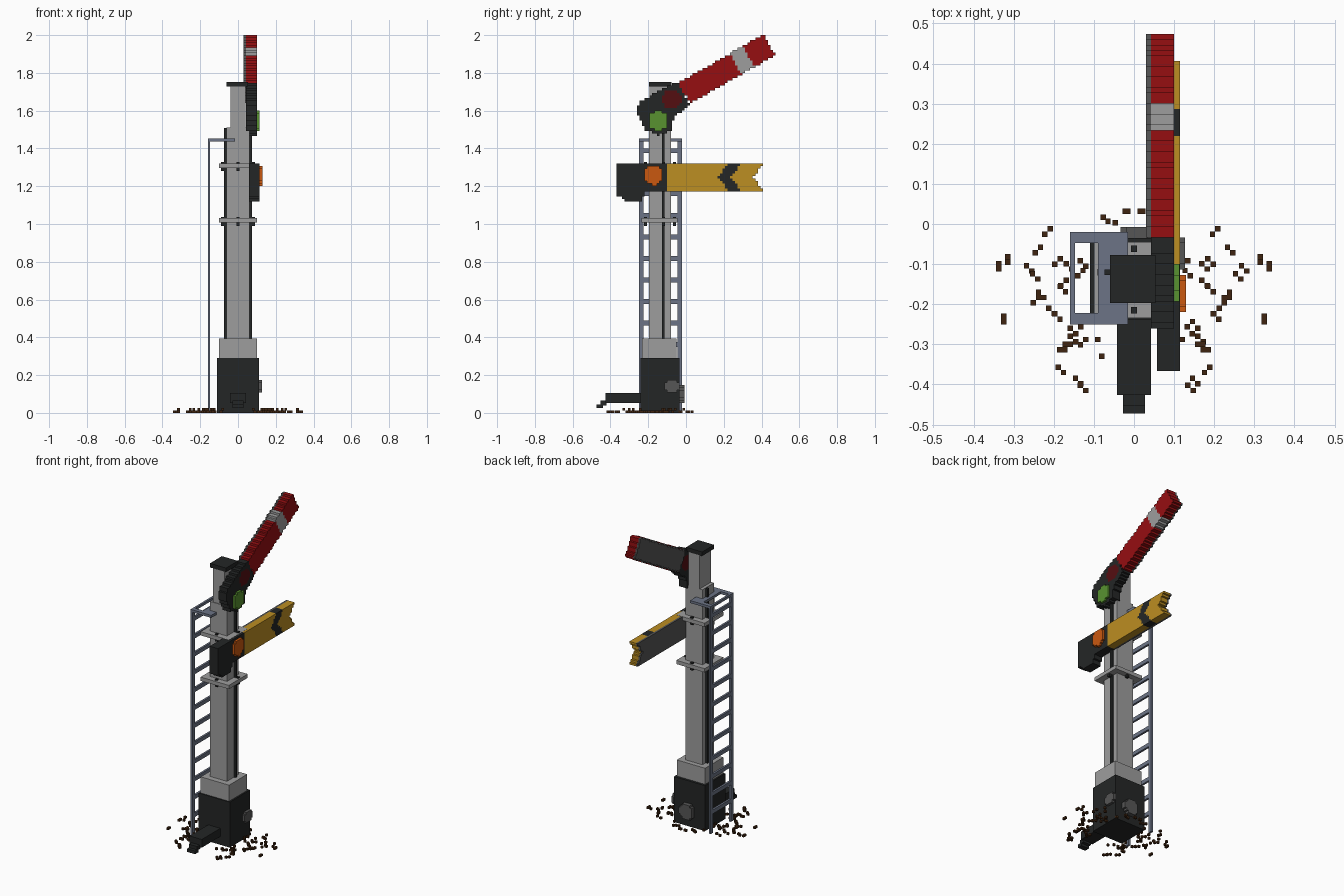
import bpy, bmesh, math, random

if "Cube" in bpy.data.objects:
    bpy.data.objects.remove(bpy.data.objects["Cube"], do_unlink=True)

V = 2 / 150  # block size of the stepped style
random.seed(4)


# ---- materials -------------------------------------------------------------
def make_material(name, rgb):
    lin = [((c / 255 + 0.055) / 1.055) ** 2.4 if c > 10 else c / 255 / 12.92 for c in rgb]
    m = bpy.data.materials.new(name)
    m.use_nodes = True
    m.diffuse_color = (*lin, 1)
    m.node_tree.nodes["Principled BSDF"].inputs["Base Color"].default_value = (*lin, 1)
    return m


MATS = {n: make_material(n, c) for n, c in {
    "light grey": (158, 158, 158), "black": (36, 38, 38), "red": (150, 14, 17),
    "dark red": (84, 14, 17), "yellow": (188, 142, 34), "green": (88, 146, 48),
    "orange": (202, 88, 16), "blue grey": (108, 116, 134), "brown": (62, 36, 16),
    "dark grey": (86, 86, 86)}.items()}


# ---- helpers ---------------------------------------------------------------
def finish(name, bm, mats):
    me = bpy.data.meshes.new(name)
    bm.normal_update()
    bm.to_mesh(me)
    bm.free()
    for m in mats:
        me.materials.append(MATS[m])
    ob = bpy.data.objects.new(name, me)
    bpy.context.collection.objects.link(ob)
    return ob


def boxes(name, mat, ranges):
    """One object from boxes given as (x0, x1, y0, y1, z0, z1)."""
    bm = bmesh.new()
    for x0, x1, y0, y1, z0, z1 in ranges:
        vs = bmesh.ops.create_cube(bm, size=1)["verts"]
        for v in vs:
            v.co = ((x0 + x1) / 2 + v.co.x * (x1 - x0),
                    (y0 + y1) / 2 + v.co.y * (y1 - y0),
                    (z0 + z1) / 2 + v.co.z * (z1 - z0))
    return finish(name, bm, [mat])


def stepped_plate(name, d0, d1, rule, axis="x"):
    """Block-stepped plate: rule(u, z) gives a colour name or None per cell."""
    cells = {}
    for i in range(-36, 37):
        for k in range(0, 151):
            c = rule(i * V, (k + 0.5) * V)
            if c:
                cells[i, k] = c
    mats = sorted(set(cells.values()))
    bm = bmesh.new()
    cache = {}

    def vert(d, i, k):
        if (d, i, k) not in cache:
            u, z = (i - 0.5) * V, k * V
            cache[d, i, k] = bm.verts.new((d, u, z) if axis == "x" else (u, d, z))
        return cache[d, i, k]

    for (i, k), c in cells.items():
        ring = [(i, k), (i + 1, k), (i + 1, k + 1), (i, k + 1)]
        quads = [[vert(d1, *p) for p in ring], [vert(d0, *p) for p in reversed(ring)]]
        for n, (di, dk) in enumerate(((0, -1), (1, 0), (0, 1), (-1, 0))):
            if (i + di, k + dk) not in cells:
                a, b = ring[n], ring[(n + 1) % 4]
                quads.append([vert(d0, *a), vert(d0, *b), vert(d1, *b), vert(d1, *a)])
        for q in quads:
            bm.faces.new(q).material_index = mats.index(c)
    bmesh.ops.recalc_face_normals(bm, faces=bm.faces)
    return finish(name, bm, mats)


def in_polygon(pts, u, v):
    hit = False
    for (a, b), (c, d) in zip(pts, pts[1:] + pts[:1]):
        if (b > v) != (d > v) and u < (c - a) * (v - b) / (d - b) + a:
            hit = not hit
    return hit


def disc(name, mat, d0, d1, cu, cz, r, axis="x"):
    return stepped_plate(name, d0, d1,
                         lambda u, z: mat if math.hypot(u - cu, z - cz) < r else None, axis)


# ---- post and base ---------------------------------------------------------
boxes("base_block", "black", [(-.11, .11, -.24, -.035, 0, .29)])
boxes("base_collar", "light grey", [(-.10, .10, -.233, -.05, .29, .393)])
boxes("lower_post", "light grey", [(-.06, .06, -.197, -.08, .39, 1.51)])
boxes("upper_post", "light grey", [(-.04, .04, -.193, -.08, 1.51, 1.733)])
boxes("post_cap", "black", [(-.06, .053, -.197, -.077, 1.727, 1.753)])
boxes("side_rods", "black", [(s * .0665 - .0067, s * .0665 + .0067, -.127, -.113, .39, 1.507)
                             for s in (-1, 1)])
boxes("post_flanges", "light grey", [(-.10, .10, -.235, -.045, z, z + .024) for z in (1.007, 1.297)])

# bolts centred on the edges of each flange
bolts = []
for z in (1.0, 1.29):
    for x, y in ((0, -.215), (0, -.062), (-.083, -.12), (.083, -.12)):
        bolts.append((x - .008, x + .008, y - .008, y + .008, z - .01, z + .038))
boxes("flange_bolts", "black", bolts)

# pedal box at the front of the base
boxes("front_pedal", "black", [(-.043, .043, -.427, -.235, .053, .105),
                               (-.028, .028, -.453, -.42, .04, .066),
                               (-.028, .028, -.473, -.44, .025, .045)])
disc("side_wheel", "dark grey", .11, .127, -.073, .14, .038)
disc("back_wheel", "dark grey", -.036, -.008, .013, .1, .048, "y")

# ---- ladder ----------------------------------------------------------------
rails = [(-.16, -.147, y, y + .026, 0, 1.453) for y in (-.25, -.046)]
rungs = [(-.16, -.147, -.23, -.04, 1.375 - .114 * k, 1.40 - .114 * k) for k in range(12)]
boxes("ladder", "blue grey", rails + rungs)
boxes("ladder_bracket", "blue grey", [(-.16, -.015, -.25, -.222, 1.437, 1.453),
                                      (-.16, -.015, -.048, -.02, 1.437, 1.453),
                                      (-.09, -.015, -.222, -.048, 1.437, 1.453),
                                      (-.16, -.147, -.222, -.048, 1.437, 1.453)])

# ---- upper raised arm ------------------------------------------------------
ANGLE = math.radians(29.5)
CA, SA = math.cos(ANGLE), math.sin(ANGLE)


def arm_coords(y, z):
    dy, dz = y + .01, z - 1.693
    return dy * CA + dz * SA, dz * CA - dy * SA


def red_arm(y, z):
    s, t = arm_coords(y, z)
    if abs(t) > .063 or not 0 <= s <= .517:
        return None
    return "light grey" if .314 < s < .394 else "red"


def upper_head(y, z):
    pts = [(-.267, 1.615), (-.243, 1.645), (-.116, 1.722), (-.042, 1.754), (.02, 1.63),
           (-.063, 1.563), (-.08, 1.495), (-.148, 1.472), (-.217, 1.5), (-.254, 1.574)]
    if not in_polygon(pts, y, z) or red_arm(y, z):
        return None
    return "dark red" if math.hypot(y + .075, z - 1.66) < .052 else "black"


stepped_plate("upper_arm", .043, .10, red_arm)
stepped_plate("upper_arm_backing", .03, .043, lambda y, z: "dark grey" if red_arm(y, z) else None)
stepped_plate("upper_arm_head", .043, .10, upper_head)
disc("green_lens", "green", .10, .114, -.147, 1.547, .053)


# ---- lower level arm -------------------------------------------------------
def yellow_arm(y, z):
    t = abs(z - 1.247)
    if t > .073 or not -.1 < y < .355 + .75 * t:
        return None
    return "black" if .17 < y - .75 * t < .238 else "yellow"


def lower_head(y, z):
    pts = [(-.367, 1.32), (-.1, 1.32), (-.1, 1.173), (-.21, 1.173), (-.24, 1.12),
           (-.325, 1.12), (-.367, 1.16)]
    return "black" if in_polygon(pts, y, z) else None


stepped_plate("lower_arm", .07, .115, yellow_arm)
stepped_plate("lower_arm_backing", .057, .07, lambda y, z: "dark grey" if yellow_arm(y, z) else None)
stepped_plate("lower_arm_head", .057, .115, lower_head)
disc("orange_lens", "orange", .115, .13, -.173, 1.257, .052)

# ---- mirrored ballast crumbs around the base (x, y in hundredths) ----------
CRUMBS = [(31.5, -8.2), (33.7, -9.9), (20.9, -1.2), (23.3, -5.8), (26.8, -10.4), (25.3, -12.4),
          (23.8, -17), (23.8, -18.3), (32.5, -23), (21.3, -21), (19.8, -22.4), (18.4, -8.7),
          (16.9, -9.9), (16.9, -14), (18.4, -15.6), (13.4, -9.2), (12.7, -11.6), (15.9, -26),
          (15.9, -28), (15.9, -30), (12, -28.8), (9, -28.8), (14.6, -24.3), (8, -33),
          (18.9, -35.7), (13.4, -40.2), (14.6, -38.5), (7.7, 1.7), (6.5, .7), (1.5, 3.2),
          (4.7, .3), (10.4, -3.2), (17.2, -30), (2.2, 3.2)]
crumbs = []
for cx, cy in CRUMBS:
    lift = V * (random.random() < .3)
    for s in (-1, 1):
        x, y = s * cx / 100, cy / 100
        crumbs.append((x - V / 2, x + V / 2, y - V / 2, y + V / 2, lift, lift + V))
        if cx > 11:  # neighbouring crumb touching at a corner
            x2 = x + s * random.choice((-V, V)) * (cx < 30)
            crumbs.append((x2 - V / 2, x2 + V / 2, y - 1.5 * V, y - V / 2, 0, V))
boxes("ballast_crumbs", "brown", crumbs)
